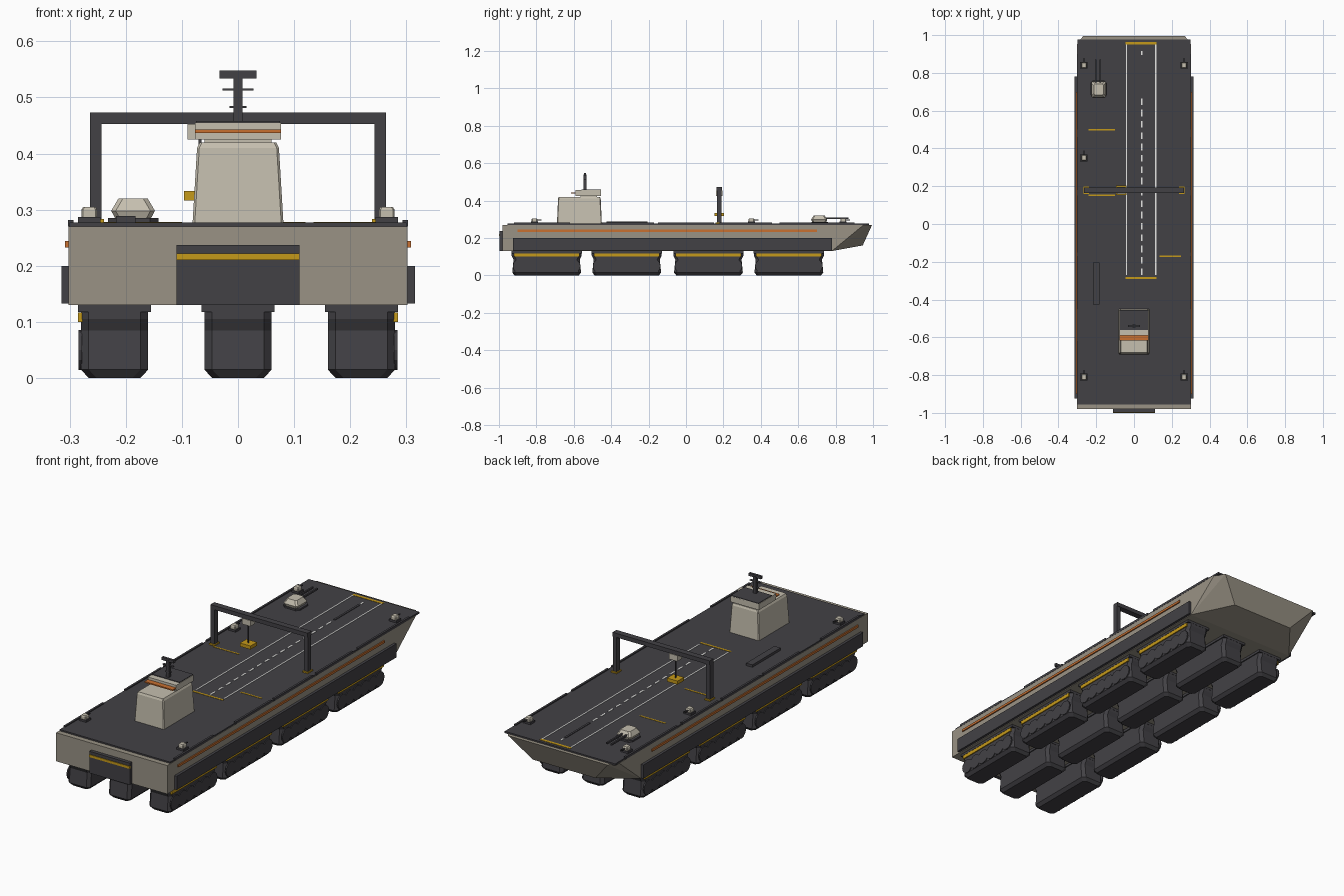
import bpy, bmesh

cube = bpy.data.objects.get("Cube")
if cube:
    bpy.data.objects.remove(cube)


def material(name, rgb):
    m = bpy.data.materials.new(name)
    m.use_nodes = True
    m.diffuse_color = (*rgb, 1)
    m.node_tree.nodes["Principled BSDF"].inputs["Base Color"].default_value = (*rgb, 1)
    return m


DARK = material("charcoal", (.055, .053, .06))
HULL = material("hull grey", (.32, .29, .235))
PALE = material("pale stone", (.56, .52, .43))
ORANGE = material("orange", (.58, .16, .03))
YELLOW = material("yellow", (.56, .32, .01))
WHITE = material("white", (.8, .8, .78))


def finish(name, bm, mat):
    bmesh.ops.recalc_face_normals(bm, faces=bm.faces)
    mesh = bpy.data.meshes.new(name)
    bm.to_mesh(mesh)
    bm.free()
    mesh.materials.append(mat)
    ob = bpy.data.objects.new(name, mesh)
    bpy.context.collection.objects.link(ob)
    return ob


def box(name, mat, x, y, z):
    """Box from (min, max) ranges."""
    bm = bmesh.new()
    bmesh.ops.create_cube(bm, size=1)
    for v in bm.verts:
        for i, (lo, hi) in enumerate((x, y, z)):
            v.co[i] = (lo + hi) / 2 + v.co[i] * (hi - lo)
    return finish(name, bm, mat)


def loft(name, mat, cx, cy, rings, cut):
    """Stack of corner-cut rectangles given as (z, half width, half length)."""
    bm = bmesh.new()
    loops = []
    for z, w, l in rings:
        plan = [(w, l - cut), (w - cut, l), (cut - w, l), (-w, l - cut),
                (-w, cut - l), (cut - w, -l), (w - cut, -l), (w, cut - l)]
        loops.append([bm.verts.new((cx + px, cy + py, z)) for px, py in plan])
    for a, b in zip(loops, loops[1:]):
        for i in range(len(a)):
            j = (i + 1) % len(a)
            bm.faces.new((a[i], a[j], b[j], b[i]))
    bm.faces.new(loops[0])
    bm.faces.new(loops[-1])
    return finish(name, bm, mat)


def disc(name, mat, x, y, z, radius, depth):
    """Wheel with its axle along x."""
    bm = bmesh.new()
    bmesh.ops.create_cone(bm, cap_ends=True, segments=12, radius1=radius,
                          radius2=radius, depth=depth)
    for v in bm.verts:
        v.co = (x + v.co.z, y + v.co.x, z + v.co.y)
    return finish(name, bm, mat)


# Hull with a raked, tapering bow
bm = bmesh.new()
for s in (-1, 1):
    for w, y, z in ((.302, -.98, .13), (.302, -.98, .27), (.302, .78, .13),
                    (.302, .95, .27), (.27, .995, .27), (.17, .945, .16)):
        bm.verts.new((s * w, y, z))
bmesh.ops.convex_hull(bm, input=bm.verts)
finish("hull", bm, HULL)
box("flight_deck", DARK, (-.3, .3), (-.955, .978), (.268, .277))

# Stern ramp
box("stern_ramp", DARK, (-.11, .11), (-.997, -.975), (.13, .237))
box("stern_ramp_stripe", YELLOW, (-.11, .11), (-1, -.99), (.21, .222))

# Side armour, stripes and deck kerbs
for s, side in ((1, "left"), (-1, "right")):
    def across(a, b):
        return tuple(sorted((s * a, s * b)))
    box(side + "_belt", DARK, across(.295, .315), (-.925, .78), (.133, .2))
    box(side + "_stripe", ORANGE, across(.3, .308), (-.9, .7), (.233, .244))
    for a, b in ((-.92, -.62), (-.45, -.17), (-.15, .15), (.18, .46), (.5, .9)):
        box(side + "_kerb", DARK, across(.293, .303), (a, b), (.27, .282))

# Running pods in three rows of four
for y in (-.745, -.317, .12, .55):
    for x in (-.22, 0, .22):
        loft("pod", DARK, x, y, [(0, .046, .172), (.015, .06, .184), (.085, .06, .177),
                                 (.105, .06, .187), (.12, .06, .187)], .014)
        box("pod_cap", DARK, (x - .065, x + .065), (y - .188, y + .188), (.118, .132))
    for s in (-1, 1):
        x = s * .281
        box("pod_stripe", YELLOW, (x - .004, x + .004), (y - .175, y + .175), (.1, .117))
        for i in range(6):
            disc("pod_wheel", DARK, x, y + (i - 2.5) * .058, .05, .036, .006)

# Runway and deck markings
TOP = (.276, .2785)
for x in (-.04, .115):
    box("runway_edge", WHITE, (x - .003, x + .003), (-.27, .95), TOP)
for i in range(16):
    y = -.27 + i * .06
    box("runway_dash", WHITE, (.036, .044), (y, y + .035), TOP)
box("runway_dash", WHITE, (.036, .044), (.895, .915), TOP)
box("catapult_track", DARK, (.035, .045), (.69, .88), (.276, .28))
for x, y, h in (((-.045, .12), -.285, .005), ((-.045, .12), .957, .007),
                ((-.24, -.1), .5, .004), ((-.24, -.1), .152, .004),
                ((.135, .25), -.172, .004)):
    box("deck_marking", YELLOW, x, (y - h, y + h), TOP)
box("deck_locker", DARK, (-.217, -.183), (-.425, -.205), (.276, .289))

# Command tower and bridge
loft("tower", PALE, 0, -.57, [(.276, .081, .12), (.41, .073, .114), (.42, .068, .11)], .004)
box("bridge_neck", PALE, (-.06, .06), (-.565, -.475), (.415, .43))
box("bridge", PALE, (-.077, .077), (-.59, -.455), (.425, .455))
box("bridge_roof", DARK, (-.075, .075), (-.56, -.455), (.45, .458))
box("bridge_stripe", ORANGE, (-.077, .077), (-.616, -.588), (.437, .443))

# Mast and antennas
box("mast", DARK, (-.008, .008), (-.548, -.532), (.455, .54))
for w, z, h in ((.033, .541, .007), (.028, .514, .002), (.015, .483, .002)):
    box("antenna", DARK, (-w, w), (-.546, -.534), (z - h, z + h))

# Gantry crane with trolley and hanging load
box("gantry_beam", DARK, (-.264, .264), (.163, .193), (.453, .473))
for s in (-1, 1):
    x = s * .2535
    box("gantry_leg", DARK, (x - .0105, x + .0105), (.165, .191), (.276, .46))
    box("gantry_foot", YELLOW, (x - .015, x + .015), (.158, .198), (.276, .283))
box("trolley", PALE, (-.09, -.045), (.16, .196), (.425, .453))
box("hoist_cable", DARK, (-.07, -.065), (.175, .18), (.33, .43))
box("crane_load", YELLOW, (-.096, -.039), (.153, .203), (.316, .333))

# Bow gun
loft("gun_base", DARK, -.187, .715, [(.276, .045, .045), (.285, .045, .045)], .015)
loft("gun_turret", PALE, -.187, .712, [(.285, .032, .038), (.298, .039, .043),
                                      (.32, .026, .03)], .008)
for x in (-.202, -.178):
    box("gun_barrel", DARK, (x - .004, x + .004), (.745, .87), (.3, .308))

# Small deck turrets
for x, y in ((-.265, .84), (.265, .84), (-.265, .35), (-.265, -.81), (.265, -.81)):
    box("small_turret_base", DARK, (x - .02, x + .02), (y - .018, y + .018), (.276, .287))
    loft("small_turret", PALE, x, y, [(.286, .014, .015), (.3, .014, .015),
                                     (.305, .011, .012)], .003)
    box("small_turret_barrel", DARK, (x - .003, x + .003), (y + .012, y + .038), (.293, .298))
